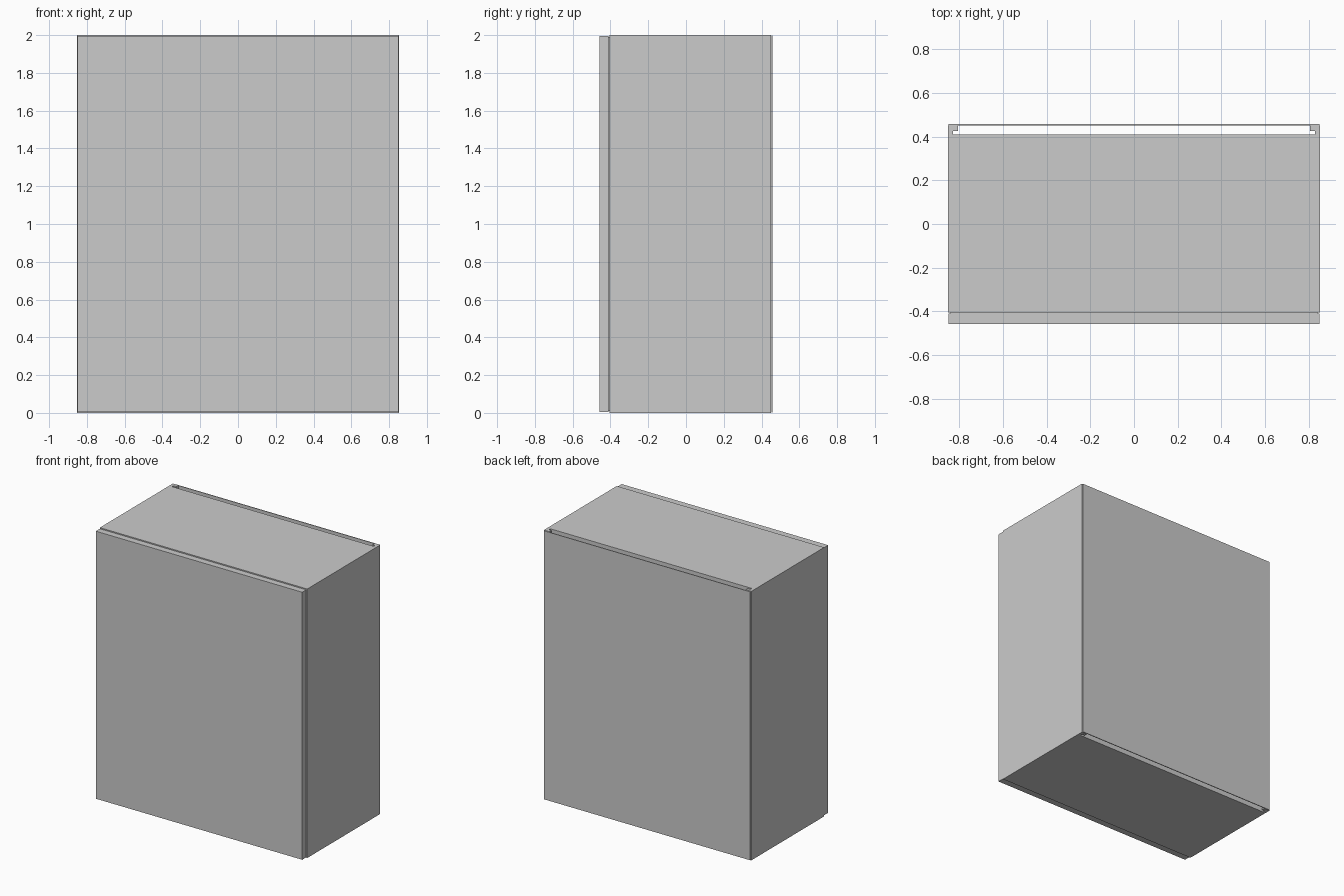
import bpy, bmesh
from mathutils import Vector

if "Cube" in bpy.data.objects:
    bpy.data.objects.remove(bpy.data.objects["Cube"])

W, D, H = 0.853, 0.458, 2.0      # half width, half depth, height


def finish(name, bm):
    bmesh.ops.recalc_face_normals(bm, faces=bm.faces[:])
    mesh = bpy.data.meshes.new(name)
    bm.to_mesh(mesh)
    bm.free()
    ob = bpy.data.objects.new(name, mesh)
    bpy.context.collection.objects.link(ob)
    return ob


def box(name, lo, hi):
    bm = bmesh.new()
    bmesh.ops.create_cube(bm, size=1)
    lo, hi = Vector(lo), Vector(hi)
    for v in bm.verts:
        v.co = (lo + hi) / 2 + v.co * (hi - lo)
    return finish(name, bm)


def extrude_profile(name, points, vector):
    bm = bmesh.new()
    face = bm.faces.new([bm.verts.new(p) for p in points])
    new = bmesh.ops.extrude_face_region(bm, geom=[face], use_keep_orig=True)["geom"]
    bmesh.ops.translate(bm, vec=vector,
                        verts=[g for g in new if isinstance(g, bmesh.types.BMVert)])
    return finish(name, bm)


# Side walls: folded sheet with front and rear return flanges
side = [(W, -0.405), (W, 0.451), (0.807, 0.451), (0.807, 0.427),
        (0.83, 0.427), (0.83, 0.413), (0.842, 0.413), (0.842, -0.395),
        (0.80, -0.395), (0.80, -0.405)]
for name, s in (("right_side_wall", 1), ("left_side_wall", -1)):
    extrude_profile(name, [(s * x, y, 0) for x, y in side], (0, 0, H))

# Corner fillers behind the returns, closing the wall against the roof and floor
for name, s in (("right", 1), ("left", -1)):
    xs = sorted((s * 0.829, s * 0.843))
    box(name + "_rear_post", (xs[0], 0.39, 0), (xs[1], 0.413, H))

# Roof and floor pans with bent flanges at front and back
pan = [(-0.405, 0), (0.41, 0), (0.41, 0.07), (0.40, 0.07),
       (0.40, 0.01), (-0.395, 0.01), (-0.395, 0.05), (-0.405, 0.05)]
extrude_profile("floor_pan", [(-0.843, y, z) for y, z in pan], (1.686, 0, 0))
extrude_profile("roof_pan", [(-0.843, y, H - z) for y, z in pan], (1.686, 0, 0))

# Thin rear panel standing clear of the roof and floor
box("rear_panel", (-0.849, 0.452, 0.002), (0.849, D, H - 0.002))

# Seal strips between the body and the door
for name, z in (("bottom_seal", 0.01), ("top_seal", H - 0.022)):
    box(name, (-0.84, -0.413, z), (0.84, -0.404, z + 0.012))
for name, x in (("left_seal", -0.84), ("right_seal", 0.828)):
    box(name, (x, -0.413, 0.022), (x + 0.012, -0.404, H - 0.022))

# Front door: shallow pan open to the inside
door = box("front_door", (-0.849, -D, 0.006), (0.849, -0.411, H - 0.005))
bm = bmesh.new()
bm.from_mesh(door.data)
back = max(bm.faces, key=lambda f: f.calc_center_median().y)
bmesh.ops.inset_region(bm, faces=[back], thickness=0.03)
new = bmesh.ops.extrude_discrete_faces(bm, faces=[back])["faces"][0]
bmesh.ops.translate(bm, vec=(0, -0.037, 0), verts=new.verts[:])
bm.to_mesh(door.data)
bm.free()
